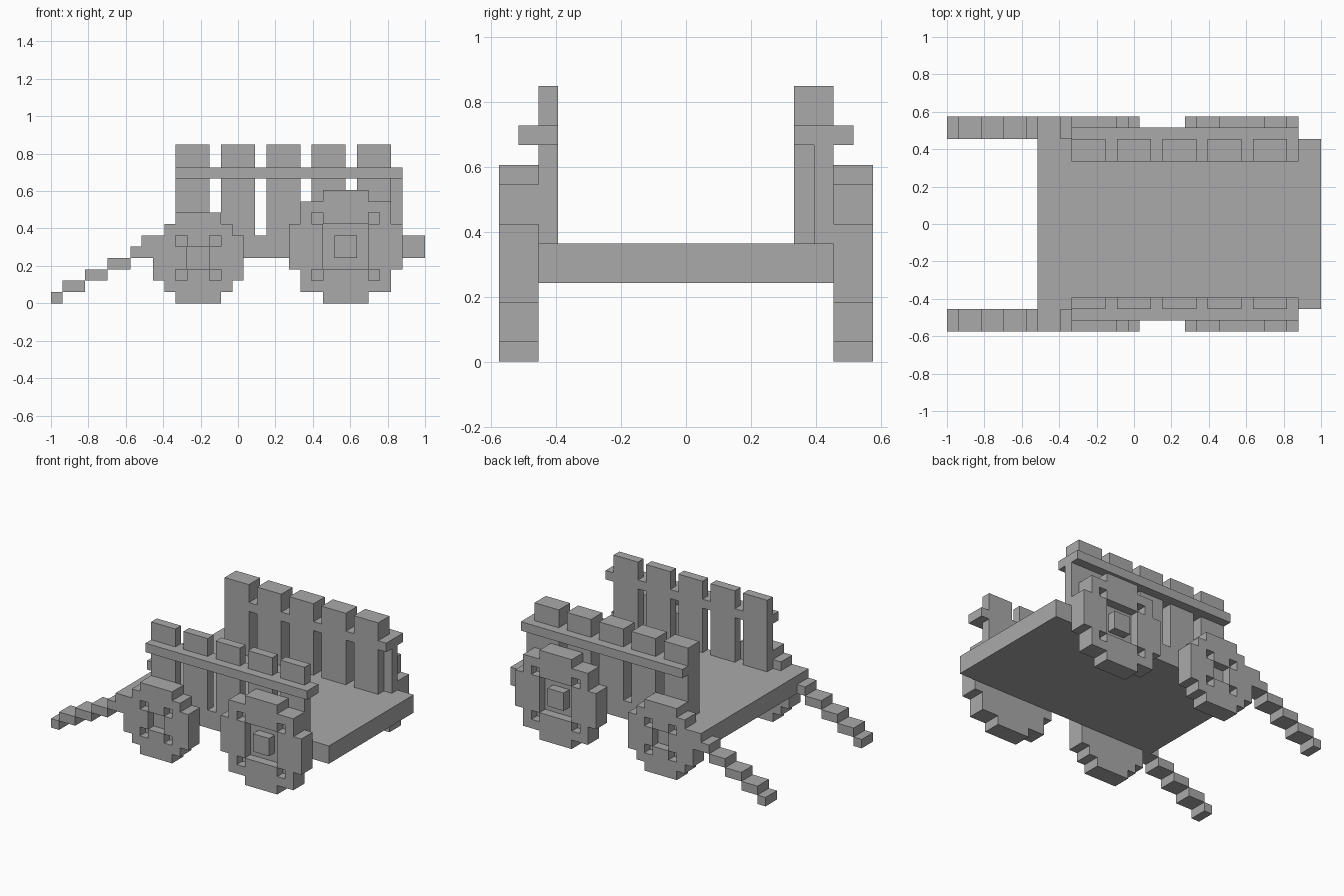
import bpy, bmesh

if "Cube" in bpy.data.objects:
    bpy.data.objects.remove(bpy.data.objects["Cube"], do_unlink=True)

U = 2 / 33            # one block
HALF_Y = 9.5          # half depth in blocks

grey = bpy.data.materials.new("plain_grey")
grey.use_nodes = True
color = (0.4, 0.4, 0.4, 1)
grey.diffuse_color = color
grey.node_tree.nodes["Principled BSDF"].inputs["Base Color"].default_value = color


def finish(name, bm):
    bmesh.ops.recalc_face_normals(bm, faces=bm.faces)
    mesh = bpy.data.meshes.new(name)
    bm.to_mesh(mesh)
    bm.free()
    mesh.materials.append(grey)
    obj = bpy.data.objects.new(name, mesh)
    bpy.context.collection.objects.link(obj)
    return obj


def place(i, y, k):
    """Block column, signed distance from the middle, block height."""
    return (-1 + i * U, y * U, k * U)


def box(name, x, y, z):
    bm = bmesh.new()
    bmesh.ops.create_cube(bm, size=1)
    for v in bm.verts:
        v.co = place(x[v.co.x > 0], y[v.co.y > 0], z[v.co.z > 0])
    return finish(name, bm)


def wheel(name, center, half_widths, hollow, hub, side):
    """Stepped disc with a sunken middle, four corner pits and an optional hub."""
    bm = bmesh.new()
    radius = len(half_widths) / 2
    verts, pits = {}, []

    def corner(i, k):
        if (i, k) not in verts:
            verts[i, k] = bm.verts.new(place(i, side * HALF_Y, k))
        return verts[i, k]

    for k, half in enumerate(half_widths):
        for i in range(center - half, center + half):
            face = bm.faces.new([corner(i, k), corner(i + 1, k),
                                 corner(i + 1, k + 1), corner(i, k + 1)])
            dx, dz = abs(i + 0.5 - center), abs(k + 0.5 - radius)
            if hub < max(dx, dz) < hollow or dx == dz == hollow + 0.5:
                pits.append(face)

    def push(faces, blocks):
        new = bmesh.ops.extrude_face_region(bm, geom=faces)["geom"]
        moved = [g for g in new if isinstance(g, bmesh.types.BMVert)]
        bmesh.ops.translate(bm, verts=moved, vec=(0, -side * blocks * U, 0))

    # Thickness of the disc
    push(list(bm.faces), 2)
    # Sunken pits in the outer face
    push(pits, 1)
    old = [f for f in pits if f.is_valid]
    if old:
        bmesh.ops.delete(bm, geom=old, context='FACES_ONLY')
    return finish(name, bm)


# Flat bed
box("bed", (8, 33), (-7.5, 7.5), (4, 6))

for side, label in ((-1, "right"), (1, "left")):
    # Wheels
    wheel(f"small_wheel_{label}", 13, [2, 3, 4, 4, 4, 4, 3, 2], 2 - 1, 0, side)
    wheel(f"large_wheel_{label}", 26, [2, 4, 4, 5, 5, 5, 5, 4, 4, 2], 2, 1, side)

    # Stepped handle sloping to the ground
    span = sorted((side * 7.5, side * 9.5))
    for step in range(6):
        start = max(0, 2 * step - 1) if step < 5 else 8
        end = min(2 * step + 1, 9)
        box(f"handle_{label}_{step + 1}", (start, end), span, (step, step + 1))

    # Fence boards and outer rail; the back fence is thicker
    inner = 7.5 - (1 if side < 0 else 2)
    boards = sorted((side * inner, side * 7.5))
    for n in range(5):
        box(f"fence_board_{label}_{n + 1}", (11 + 4 * n, 14 + 4 * n), boards, (6, 14))
    box(f"fence_rail_{label}", (11, 31), sorted((side * inner, side * 8.5)), (11, 12))

# Thin end post on the back fence
box("fence_end_post", (30, 31), (6.5, 7.5), (6, 11))
